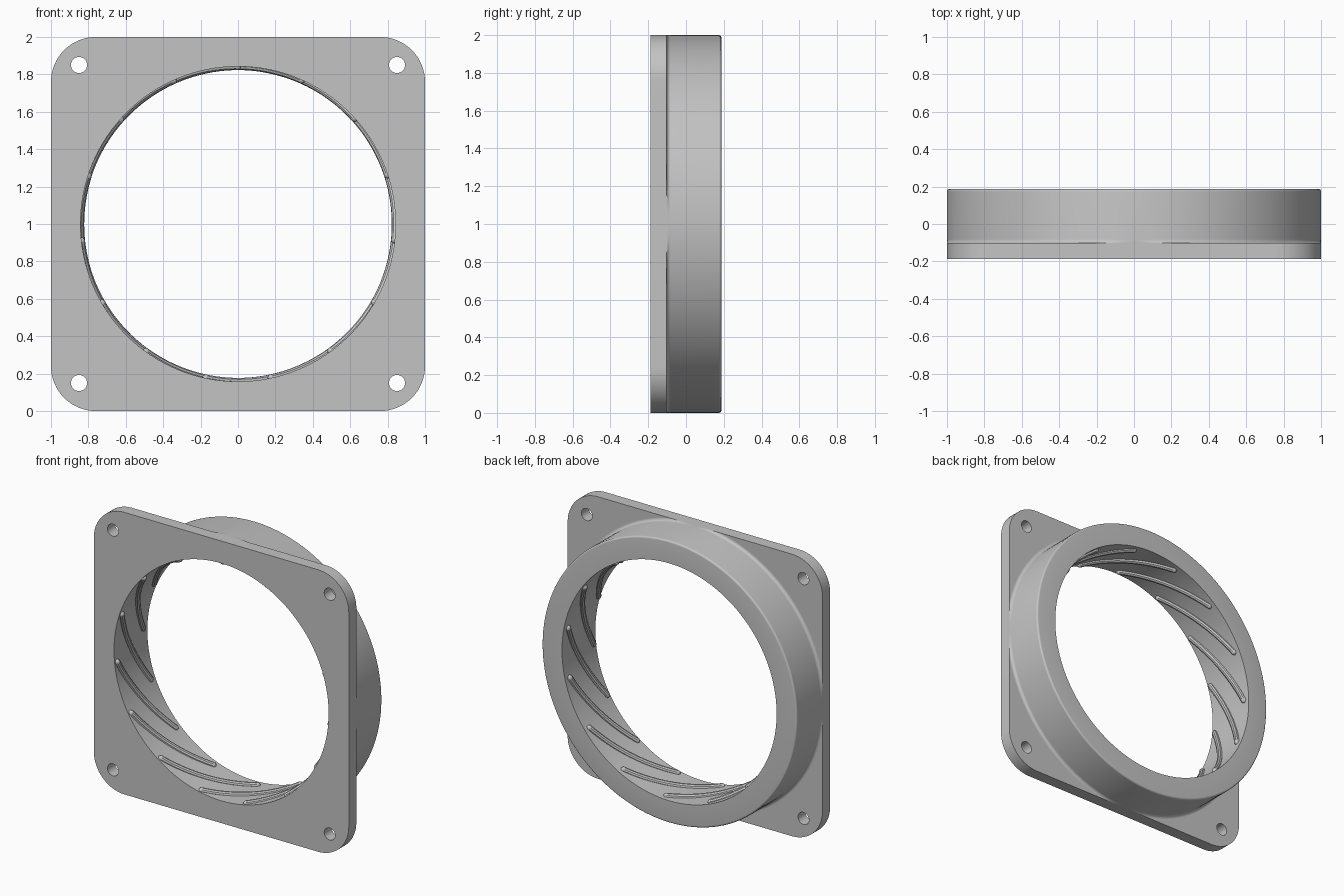
import bpy, bmesh, math

cube = bpy.data.objects.get("Cube")
if cube:
    bpy.data.objects.remove(cube, do_unlink=True)

SEG = 128
BORE = 0.842
FRONT, SEAT, BACK = -0.187, -0.102, 0.187

grey = bpy.data.materials.new("light grey")
grey.use_nodes = True
grey.diffuse_color = (0.55, 0.55, 0.55, 1)
grey.node_tree.nodes["Principled BSDF"].inputs["Base Color"].default_value = (0.55, 0.55, 0.55, 1)


def arc(cx, cy, r, start, end, n):
    """Points along an arc, angles in degrees."""
    steps = [math.radians(start + (end - start) * i / n) for i in range(n + 1)]
    return [(cx + r * math.cos(a), cy + r * math.sin(a)) for a in steps]


def add_spline(curve, points, radii=None, cyclic=False):
    s = curve.splines.new('POLY')
    s.points.add(len(points) - 1)
    for i, p in enumerate(points):
        s.points[i].co = (*p, 1)
        if radii:
            s.points[i].radius = radii[i]
    s.use_cyclic_u = cyclic


def link(name, data):
    ob = bpy.data.objects.new(name, data)
    bpy.context.collection.objects.link(ob)
    bpy.ops.object.select_all(action='DESELECT')
    ob.select_set(True)
    bpy.context.view_layer.objects.active = ob
    return ob


def finish(ob):
    """Turn into a clean mesh with sharp edges kept."""
    if ob.type == 'CURVE':
        bpy.ops.object.convert(target='MESH')
        ob = bpy.context.object
    bm = bmesh.new()
    bm.from_mesh(ob.data)
    bmesh.ops.remove_doubles(bm, verts=bm.verts, dist=0.0002)
    bmesh.ops.recalc_face_normals(bm, faces=bm.faces)
    bm.to_mesh(ob.data)
    bm.free()
    ob.data.materials.clear()
    ob.data.materials.append(grey)
    bpy.ops.object.shade_smooth_by_angle(angle=math.radians(35))


# Square flange: rounded outline, large bore and four screw holes
flange = bpy.data.curves.new("flange", 'CURVE')
flange.dimensions = '2D'
flange.fill_mode = 'BOTH'
flange.extrude = (SEAT - FRONT) / 2
corner = 0.24
outline = []
for k, (sx, sy) in enumerate([(1, 1), (-1, 1), (-1, -1), (1, -1)]):
    c = 1 - corner
    outline += arc(sx * c, sy * c, corner, 90 * k, 90 * k + 90, 16)
    hole = arc(sx * 0.85, sy * 0.85, 0.043, 0, 360, 32)[:-1]
    add_spline(flange, [(*p, 0) for p in hole], cyclic=True)
add_spline(flange, [(*p, 0) for p in outline], cyclic=True)
add_spline(flange, [(*p, 0) for p in arc(0, 0, BORE, 0, 360, SEG)[:-1]], cyclic=True)
ob = link("flange", flange)
ob.location = (0, (FRONT + SEAT) / 2, 1)
ob.rotation_euler = (math.pi / 2, 0, 0)
finish(ob)

# Round collar behind the flange, with a base fillet and a softened rim
fillet, rim = 0.02, 0.013
profile = [(BORE, SEAT)]
profile += arc(1 + fillet, SEAT + fillet, fillet, 270, 180, 6)
profile += arc(1 - rim, BACK - rim, rim, 0, 90, 5)
profile += [(BORE, BACK)]
bm = bmesh.new()
rings = []
for i in range(SEG):
    a = math.tau * i / SEG
    # The fillet is trimmed to the flange outline
    trim = [(max(-1, min(1, r * math.cos(a))), y, 1 + max(-1, min(1, r * math.sin(a))))
            for r, y in profile]
    rings.append([bm.verts.new(p) for p in trim])
for i in range(SEG):
    p, q = rings[i - 1], rings[i]
    for j in range(len(profile)):
        bm.faces.new((p[j - 1], p[j], q[j], q[j - 1]))
mesh = bpy.data.meshes.new("collar")
bm.to_mesh(mesh)
bm.free()
finish(link("collar", mesh))

# Spiral ribs along the bore wall, with rounded ends
ribs = bpy.data.curves.new("spiral_ribs", 'CURVE')
ribs.dimensions = '3D'
ribs.bevel_depth = 0.02
ribs.bevel_resolution = 3
ribs.use_fill_caps = True
cap = 0.03
ends = [cap * (1 - math.cos(math.radians(15 * i))) for i in range(7)]
steps = ends + [cap + (1 - 2 * cap) * i / 24 for i in range(1, 24)] + [1 - t for t in reversed(ends)]
for k in range(15):
    points, radii = [], []
    for t in steps:
        a = math.radians(89 + 24 * k + 42 * t)
        points.append((BORE * math.cos(a), -0.168 + 0.315 * t, 1 + BORE * math.sin(a)))
        d = max(0, 1 - min(t, 1 - t) / cap)
        radii.append(max(0.02, math.sqrt(max(0, 1 - d * d))))
    add_spline(ribs, points, radii)
finish(link("spiral_ribs", ribs))
